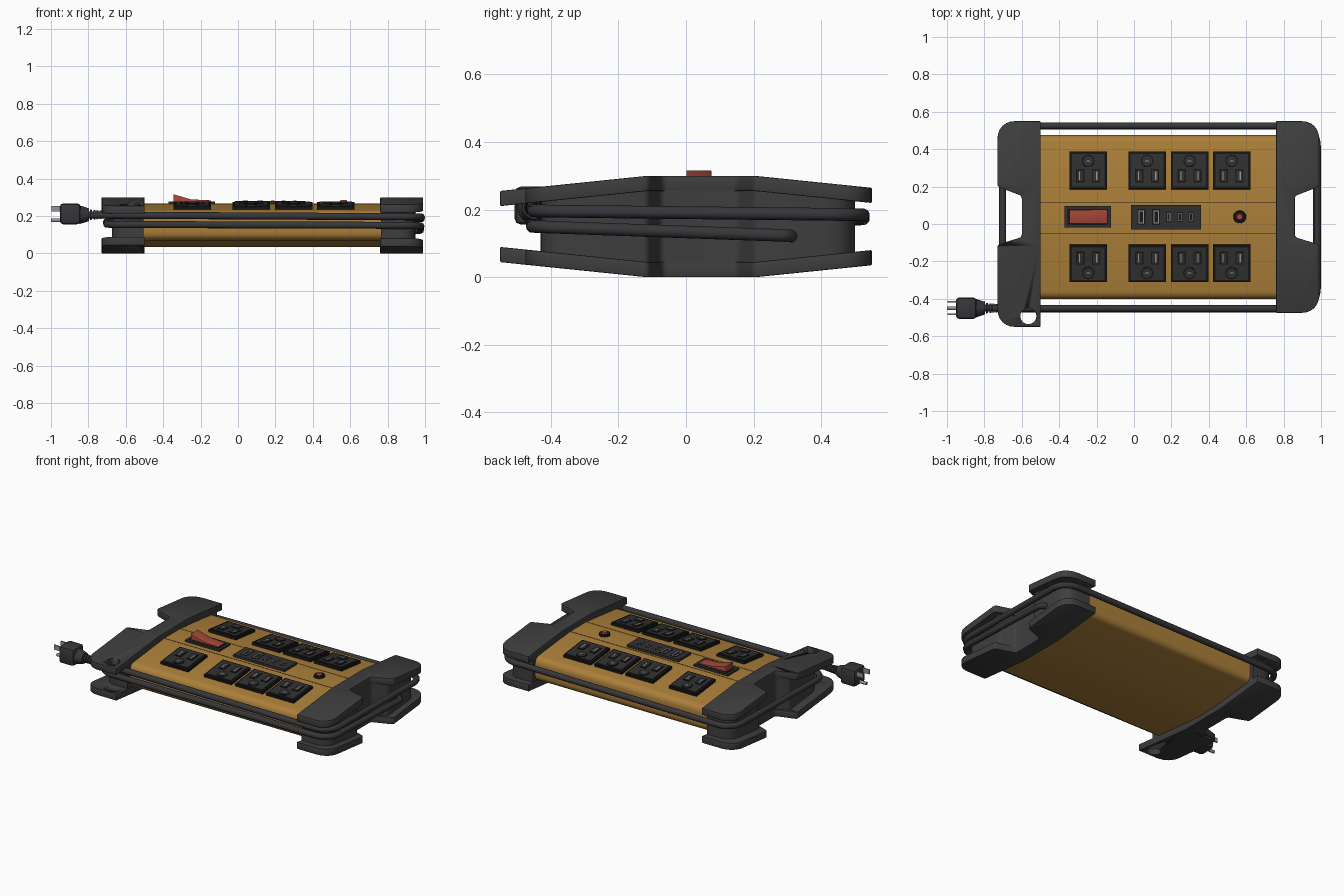
import bpy, bmesh, math
from mathutils import Vector, Matrix

if "Cube" in bpy.data.objects:
    bpy.data.objects.remove(bpy.data.objects["Cube"])


def material(name, rgb):
    m = bpy.data.materials.new(name)
    m.diffuse_color = (*rgb, 1)
    m.use_nodes = True
    m.node_tree.nodes["Principled BSDF"].inputs["Base Color"].default_value = m.diffuse_color
    return m


GREY = material("charcoal_rubber", (0.048, 0.048, 0.048))
GOLD = material("mustard_metal", (0.41, 0.215, 0.042))
SEAM = material("dark_brown_seam", (0.14, 0.075, 0.018))
BLACK = material("black_plastic", (0.008, 0.008, 0.008))
PLATE = material("outlet_plastic", (0.03, 0.03, 0.03))
CORD = material("cord_grey", (0.038, 0.038, 0.042))
METAL = material("steel", (0.3, 0.3, 0.3))
RED = material("brick_red", (0.38, 0.065, 0.04))


def finish(name, bm, mats, bevel=0, smooth=True):
    bmesh.ops.recalc_face_normals(bm, faces=bm.faces[:])
    me = bpy.data.meshes.new(name)
    bm.to_mesh(me)
    bm.free()
    ob = bpy.data.objects.new(name, me)
    bpy.context.collection.objects.link(ob)
    for m in mats:
        me.materials.append(m)
    bpy.ops.object.select_all(action='DESELECT')
    ob.select_set(True)
    bpy.context.view_layer.objects.active = ob
    if bevel:
        mod = ob.modifiers.new("bevel", 'BEVEL')
        mod.width, mod.segments, mod.limit_method = bevel, 2, 'ANGLE'
        bpy.ops.object.modifier_apply(modifier="bevel")
    if smooth:
        bpy.ops.object.shade_smooth_by_angle(angle=math.radians(32))
    return ob


def fillet(pts, radii, n=6, closed=True):
    """Round the corners of a path or outline."""
    out, k = [], len(pts)
    for i in range(k):
        p, r = Vector(pts[i]), radii[i]
        if not r or (not closed and i in (0, k - 1)):
            out.append(p)
            continue
        a = p + (Vector(pts[i - 1]) - p).normalized() * r
        b = p + (Vector(pts[(i + 1) % k]) - p).normalized() * r
        for j in range(n + 1):
            t = j / n
            w = 0.83  # rational weight keeps the corner close to circular
            d = (1 - t) ** 2 + 2 * w * t * (1 - t) + t * t
            out.append((a * (1 - t) ** 2 + p * 2 * w * t * (1 - t) + b * t * t) / d)
    return out


def extruded(pts, vec):
    bm = bmesh.new()
    v = Vector(vec)
    lo = [bm.verts.new(p) for p in pts]
    hi = [bm.verts.new(Vector(p) + v) for p in pts]
    bm.faces.new(lo)
    bm.faces.new(hi)
    for i in range(len(pts)):
        j = (i + 1) % len(pts)
        bm.faces.new((lo[i], lo[j], hi[j], hi[i]))
    return bm


def add_box(bm, M, size, loc, mi=0):
    r = bmesh.ops.create_cube(bm, size=1, matrix=M @ Matrix.Translation(loc) @ Matrix.Diagonal((*size, 1)))
    for f in {f for v in r['verts'] for f in v.link_faces}:
        f.material_index = mi


def add_cyl(bm, M, r1, r2, depth, loc, mi=0, n=24):
    r = bmesh.ops.create_cone(bm, cap_ends=True, segments=n, radius1=r1, radius2=r2, depth=depth,
                              matrix=M @ Matrix.Translation(loc))
    for f in {f for v in r['verts'] for f in v.link_faces}:
        f.material_index = mi


I = Matrix.Identity(4)
BEND = (-0.115, 0.205)


def drop(y):
    return 0.04 * max(0, BEND[0] - y, y - BEND[1]) / 0.39


def bent_slab(name, outline, zlo, zhi, bevel=0.0):
    """Flat outline made into a slab that follows the sloped cap profile."""
    bm = extruded([(p[0], p[1], 0) for p in outline], (0, 0, 1))
    for y in BEND:
        bmesh.ops.bisect_plane(bm, geom=bm.verts[:] + bm.edges[:] + bm.faces[:],
                               plane_co=(0, y, 0), plane_no=(0, 1, 0))
    for v in bm.verts:
        v.co.z = zhi(v.co.y) if v.co.z > 0.5 else zlo(v.co.y)
    return finish(name, bm, [GREY], bevel)


# End caps: two flanges around a recessed core that carries the cord
def end_cap(side, x0, s, y0, y1, core_u, core_y0, core_y1):
    def shape(u, a, b, e, r):
        pts = [(0, a), (u, a), (u, -0.11 - e), (0.1 - e, -0.07 - e), (0.1 - e, 0.15 + e),
               (u, 0.20 + e), (u, b), (0, b)]
        pts = fillet(pts, [0, r, 0.015, 0.015, 0.015, 0.015, r, 0])
        return [(x0 + s * p[0], p[1]) for p in pts]
    outer = shape(0.23, y0, y1, 0, 0.095)
    top = bent_slab(side + "_cap_top_flange", outer, lambda y: 0.255 - drop(y), lambda y: 0.30 - drop(y), 0.007)
    low = bent_slab(side + "_cap_bottom_flange", outer, drop, lambda y: 0.045 + drop(y), 0.007)
    inner = [(x + s * 0.004, y) for x, y in shape(core_u, core_y0, core_y1, 0.004, 0.09)]
    bent_slab(side + "_cap_core", inner, lambda y: 0.02 + drop(y), lambda y: 0.28 - drop(y))
    return top, low


end_cap("right", 0.76, 1, -0.475, 0.55, 0.185, -0.43, 0.50)
flanges = end_cap("left", -0.50, -1, -0.55, 0.55, 0.17, -0.43, 0.50)

# Hanging hole through the left flanges
bm = bmesh.new()
add_cyl(bm, I, 0.043, 0.043, 1, (-0.565, -0.492, 0.15), n=28)
cutter = finish("hole_cutter", bm, [GREY])
cutter.hide_render = True
for ob in flanges:
    bpy.context.view_layer.objects.active = ob
    mod = ob.modifiers.new("hole", 'BOOLEAN')
    mod.object, mod.operation, mod.solver = cutter, 'DIFFERENCE', 'EXACT'
    bpy.ops.object.modifier_apply(modifier="hole")
bpy.data.objects.remove(cutter)

# Metal body
prof = [(-0.40, 0.225), (-0.05, 0.265), (0.115, 0.265), (0.475, 0.225),
        (0.475, 0.075), (0.115, 0.035), (-0.05, 0.035), (-0.40, 0.075)]
prof = fillet(prof, [0.04, 0, 0, 0.04, 0.04, 0, 0, 0.04])
finish("body", extruded([(-0.51, p[0], p[1]) for p in prof], (1.28, 0, 0)), [GOLD])
bm = bmesh.new()
for y in (-0.05, 0.115):
    add_box(bm, I, (1.26, 0.006, 0.004), (0.13, y, 0.264))
finish("body_seams", bm, [SEAM], smooth=False)


# Power outlets on the two sloped panels
def outlet(name, x, row):
    y = 0.285 if row > 0 else -0.21
    M = Matrix.Translation((x, y, 0.246)) @ Matrix.Rotation(-row * 0.112, 4, 'X')
    if row < 0:
        M = M @ Matrix.Rotation(math.pi, 4, 'Z')
    bm = bmesh.new()
    add_box(bm, M, (0.2, 0.2, 0.03), (0, 0, 0.003), 1)
    add_box(bm, M, (0.175, 0.175, 0.03), (0, 0, 0.007), 0)
    for sx in (-1, 1):
        add_box(bm, M, (0.044, 0.07, 0.02), (sx * 0.042, -0.03, 0.015), 1)
        add_box(bm, M, (0.03, 0.056, 0.02), (sx * 0.042, -0.03, 0.016), 0)
        add_box(bm, M, (0.006, 0.045, 0.02), (sx * 0.046, -0.03, 0.0165), 2)
    add_cyl(bm, M, 0.034, 0.034, 0.02, (0, 0.05, 0.015), 1, 16)
    add_cyl(bm, M, 0.027, 0.027, 0.02, (0, 0.05, 0.016), 0, 16)
    add_box(bm, M, (0.02, 0.006, 0.02), (0, 0.05, 0.0165), 2)
    finish(name, bm, [PLATE, BLACK, METAL], smooth=False)


for i, x in enumerate((-0.245, 0.07, 0.297, 0.522)):
    outlet(f"back_outlet_{i + 1}", x, 1)
    outlet(f"front_outlet_{i + 1}", x, -1)

# Rocker switch
bm = bmesh.new()
add_box(bm, I, (0.25, 0.115, 0.03), (-0.247, 0.038, 0.262), 0)
add_box(bm, I, (0.215, 0.085, 0.03), (-0.247, 0.038, 0.2635), 1)
finish("switch_frame", bm, [PLATE, BLACK], smooth=False)
rocker = [(-0.345, 0.265), (-0.345, 0.316), (-0.25, 0.289), (-0.145, 0.284), (-0.145, 0.265)]
finish("switch_rocker", extruded([(x, 0.001, z) for x, z in rocker], (0, 0.074, 0)), [RED], 0.002)

# Charging port panel
bm = bmesh.new()
add_box(bm, I, (0.375, 0.13, 0.03), (0.172, 0.036, 0.265), 0)
ports = [(0.04, 0.042, 0.085), (0.118, 0.042, 0.085)] + [(x, 0.026, 0.052) for x in (0.185, 0.245, 0.305)]
for x, w, h in ports:
    add_box(bm, I, (w, h, 0.02), (x, 0.038, 0.2715), 1)
    add_box(bm, I, (w * 0.7, h * 0.82, 0.02), (x, 0.038, 0.2722), 2)
    add_box(bm, I, (w * 0.45, h * 0.7, 0.02), (x, 0.038, 0.2729), 1)
finish("charging_panel", bm, [PLATE, BLACK, METAL], smooth=False)

# Indicator light
bm = bmesh.new()
add_cyl(bm, I, 0.035, 0.032, 0.02, (0.565, 0.038, 0.268), 0)
add_cyl(bm, I, 0.024, 0.015, 0.02, (0.565, 0.038, 0.277), 1)
finish("indicator_light", bm, [BLACK, RED])

# Cord wound one and a half times around the caps
path = [(0.92, 0.315, 0.12), (0.975, 0.305, 0.123), (0.978, -0.455, 0.15), (-0.702, -0.455, 0.155),
        (-0.702, 0.525, 0.172), (0.98, 0.525, 0.185), (0.98, -0.453, 0.196), (-0.80, -0.45, 0.205)]
path = fillet(path, [0, 0.03] + [0.11] * 5 + [0], 8, closed=False)
cu = bpy.data.curves.new("cord", 'CURVE')
cu.dimensions, cu.bevel_depth, cu.bevel_resolution, cu.use_fill_caps = '3D', 0.019, 3, True
sp = cu.splines.new('POLY')
sp.points.add(len(path) - 1)
for q, p in zip(sp.points, path):
    q.co = (*p, 1)
cord = bpy.data.objects.new("cord", cu)
bpy.context.collection.objects.link(cord)
cu.materials.append(CORD)
bpy.ops.object.select_all(action='DESELECT')
cord.select_set(True)
bpy.context.view_layer.objects.active = cord
bpy.ops.object.convert(target='MESH')
bpy.ops.object.shade_smooth_by_angle(angle=math.radians(50))

# Plug: head, neck, ribbed strain relief, prongs
bm = bmesh.new()
add_box(bm, I, (0.11, 0.115, 0.112), (-0.897, -0.45, 0.212))
finish("plug_head", bm, [CORD], 0.018)
X = Matrix.Translation((0, -0.45, 0.207)) @ Matrix.Rotation(math.pi / 2, 4, 'Y')
bm = bmesh.new()
add_cyl(bm, X, 0.05, 0.034, 0.05, (0, 0, -0.822))
for i in range(5):
    add_cyl(bm, X, 0.028 - i * 0.0015, 0.026 - i * 0.0015, 0.011, (0, 0, -0.785 + i * 0.017))
finish("plug_neck", bm, [CORD])
bm = bmesh.new()
for dy in (-0.033, 0.033):
    add_box(bm, I, (0.06, 0.008, 0.03), (-0.967, -0.45 + dy, 0.24))
add_cyl(bm, X, 0.01, 0.01, 0.06, (0.03, 0, -0.97), n=12)
finish("plug_prongs", bm, [METAL])
